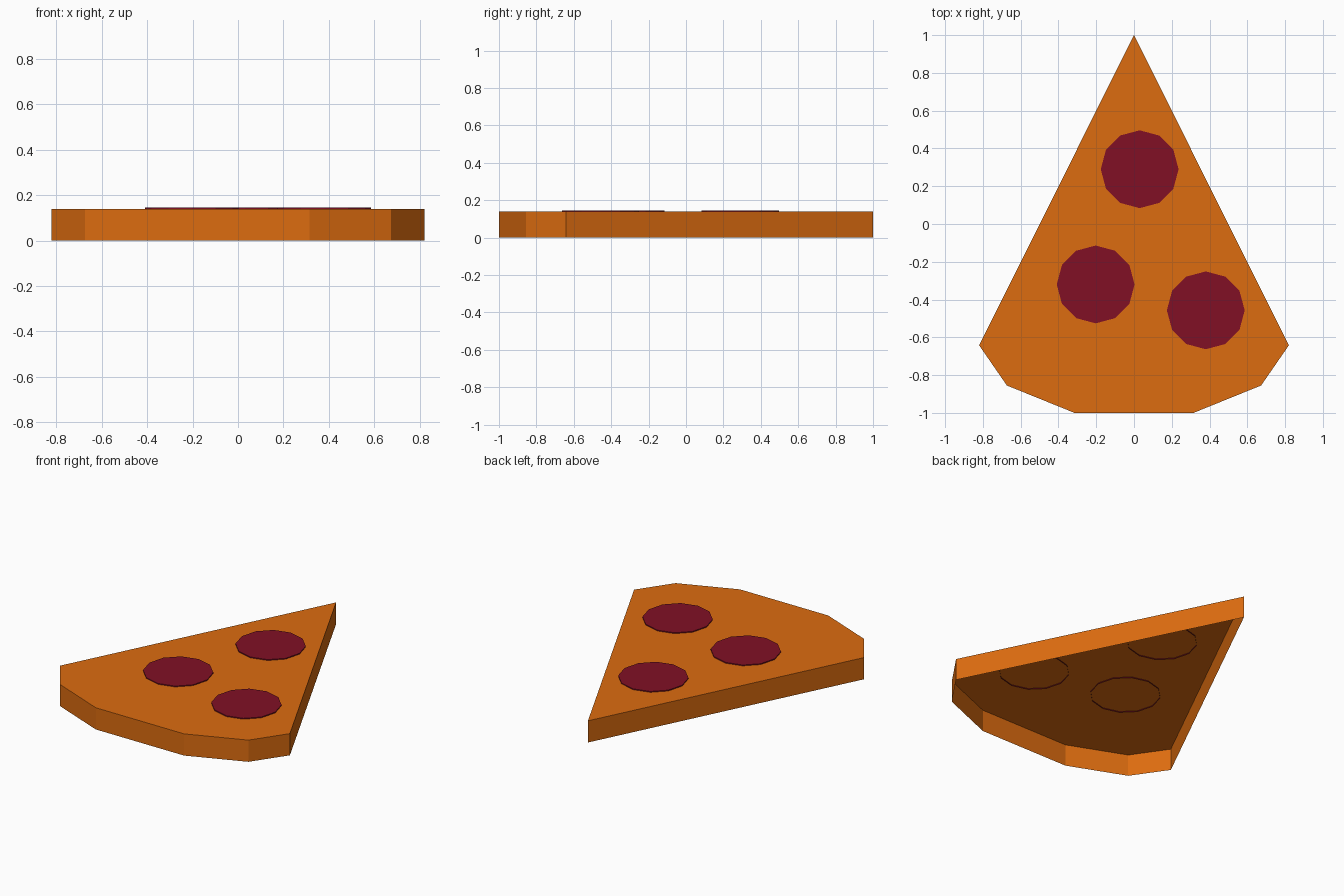
import bpy, math

if "Cube" in bpy.data.objects:
    bpy.data.objects.remove(bpy.data.objects["Cube"])


def material(name, rgb):
    m = bpy.data.materials.new(name)
    m.diffuse_color = (*rgb, 1)
    m.use_nodes = True
    m.node_tree.nodes["Principled BSDF"].inputs["Base Color"].default_value = m.diffuse_color
    return m


crust = material("crust_orange", (0.72, 0.15, 0.005))
red = material("pepperoni_red", (0.22, 0.005, 0.018))


def open_prism(name, outline, z0, z1, mat):
    """Top face plus side walls with an open underside; outline runs counter-clockwise."""
    n = len(outline)
    verts = [(x, y, z) for z in (z0, z1) for x, y in outline]
    faces = [(i, (i + 1) % n, n + (i + 1) % n, n + i) for i in range(n)]
    faces.append(tuple(range(n, 2 * n)))
    mesh = bpy.data.meshes.new(name)
    mesh.from_pydata(verts, [], faces)
    mesh.materials.append(mat)
    obj = bpy.data.objects.new(name, mesh)
    bpy.context.collection.objects.link(obj)
    return obj


# Slice: mirrored wedge with a faceted rounded crust end, hollow below
half = [(0.315, -1.0), (0.673, -0.855), (0.82, -0.642)]
outline = half + [(0, 1.0)] + [(-x, y) for x, y in reversed(half)]
open_prism("pizza_slice", outline, 0, 0.14, crust)

# Pepperoni: thin twelve-sided discs, sunk slightly through the top
R = 0.206
for i, (cx, cy) in enumerate([(0.03, 0.29), (-0.203, -0.32), (0.38, -0.457)]):
    ring = [(cx + R * math.cos(math.tau * k / 12), cy + R * math.sin(math.tau * k / 12))
            for k in range(12)]
    open_prism(f"pepperoni_{i + 1}", ring, 0.134, 0.146, red)
